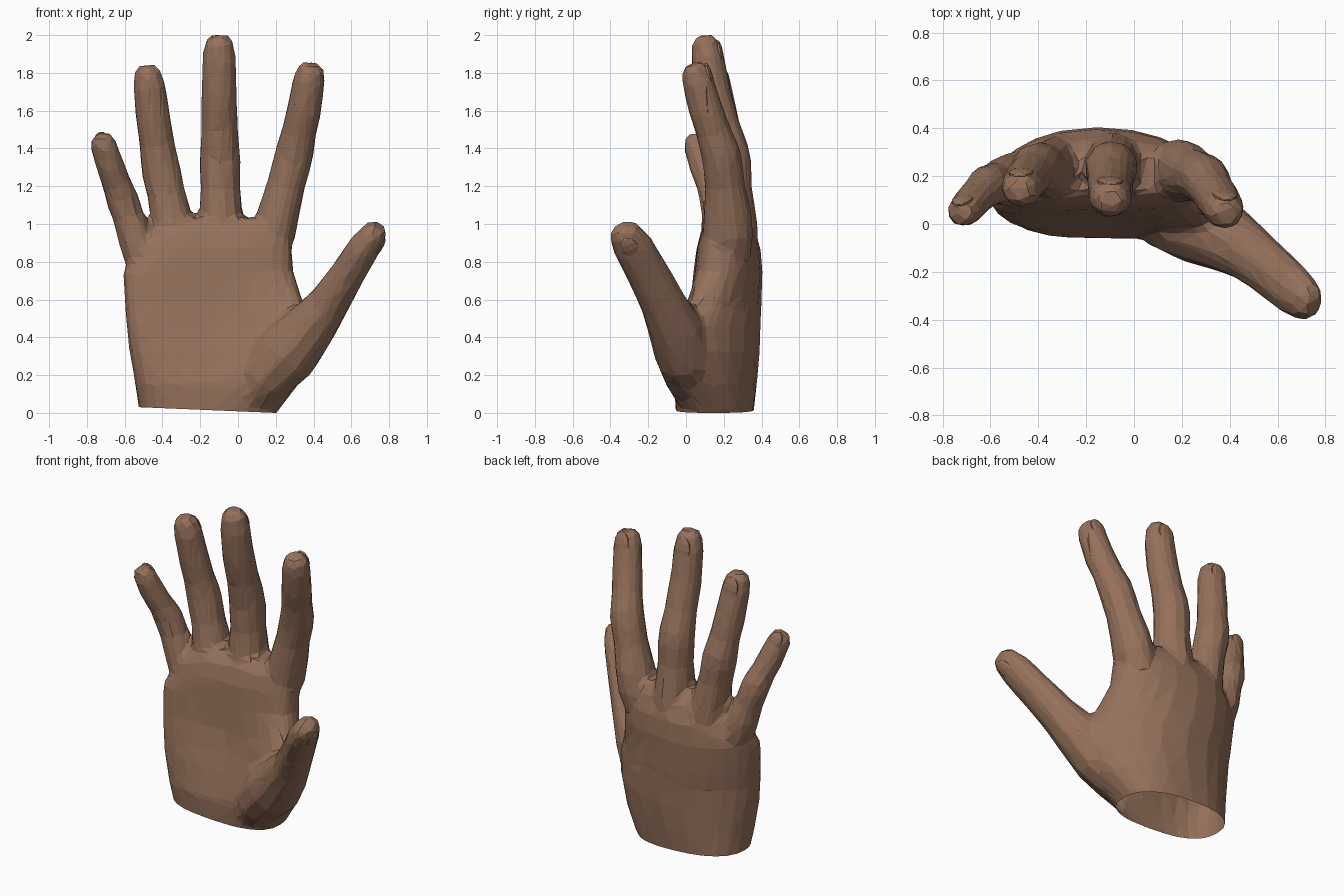
import bpy, bmesh, math
from mathutils import Vector, Matrix

if "Cube" in bpy.data.objects:
    bpy.data.objects.remove(bpy.data.objects["Cube"])

skin = bpy.data.materials.new("skin")
skin.diffuse_color = (0.30, 0.165, 0.105, 1)
skin.use_nodes = True
skin.node_tree.nodes["Principled BSDF"].inputs["Base Color"].default_value = skin.diffuse_color


def make_object(name, bm):
    bmesh.ops.recalc_face_normals(bm, faces=bm.faces[:])
    mesh = bpy.data.meshes.new(name)
    bm.to_mesh(mesh)
    bm.free()
    mesh.materials.append(skin)
    ob = bpy.data.objects.new(name, mesh)
    bpy.context.collection.objects.link(ob)
    return ob


def loft(name, rings):
    """Closed skin through a list of equally long point rings."""
    bm = bmesh.new()
    loops = [[bm.verts.new(p) for p in ring] for ring in rings]
    n = len(loops[0])
    for a, b in zip(loops, loops[1:]):
        for i in range(n):
            j = (i + 1) % n
            bm.faces.new((a[i], a[j], b[j], b[i]))
    bm.faces.new(loops[0][::-1])
    top = bm.faces.new(loops[-1])
    bmesh.ops.poke(bm, faces=[top])
    return make_object(name, bm)


def frame(tangent):
    t = tangent.normalized()
    u = t.cross(Vector((0, 1, 0))).normalized()
    return u, u.cross(t), t


def tube(name, stations, sides=10):
    """Stations are (centre, half width, half depth)."""
    rings = []
    for k, (p, ru, rv) in enumerate(stations):
        a = stations[max(k - 1, 0)][0]
        b = stations[min(k + 1, len(stations) - 1)][0]
        u, v, _ = frame(b - a)
        rings.append([p + u * ru * math.cos(w) + v * rv * math.sin(w)
                      for w in (math.tau * (i + 0.5) / sides for i in range(sides))])
    return loft(name, rings)


def nail(name, centre, across, out, along, r):
    bm = bmesh.new()
    bmesh.ops.create_uvsphere(bm, u_segments=10, v_segments=6, radius=1)
    m = Matrix((across * r * 0.5, out * 0.02, along * r * 0.7)).transposed().to_4x4()
    m.translation = centre
    bmesh.ops.transform(bm, matrix=m, verts=bm.verts[:])
    return make_object(name, bm)


def apply_modifier(kind, **settings):
    mod = hand.modifiers.new("shape", kind)
    for key, value in settings.items():
        setattr(mod, key, value)
    bpy.ops.object.modifier_apply(modifier=mod.name)


# Palm: z, left x, right x, back y, front y, arch on the left, arch on the right
palm_levels = [
    (-0.10, -0.52, 0.13, 0.355, -0.045, 0.00, 0.00),
    (0.02, -0.525, 0.22, 0.36, -0.055, 0.01, 0.01),
    (0.15, -0.545, 0.32, 0.375, -0.06, 0.04, 0.08),
    (0.32, -0.575, 0.42, 0.39, -0.02, 0.08, 0.19),
    (0.46, -0.59, 0.42, 0.395, 0.015, 0.10, 0.21),
    (0.57, -0.60, 0.35, 0.40, 0.035, 0.10, 0.14),
    (0.75, -0.61, 0.295, 0.405, 0.05, 0.09, 0.06),
    (0.87, -0.60, 0.285, 0.395, 0.06, 0.08, 0.05),
    (0.97, -0.57, 0.28, 0.355, 0.085, 0.07, 0.04),
    (1.035, -0.53, 0.25, 0.30, 0.14, 0.05, 0.03),
]
SIDES = 24
rings = []
for z, xl, xr, yb, yf, arch_l, arch_r in palm_levels:
    ring = []
    for i in range(SIDES):
        w = math.tau * i / SIDES
        c, s = math.cos(w), math.sin(w)
        ex = math.copysign(abs(c) ** 0.8, c)
        ey = math.copysign(abs(s) ** 0.8, s)
        x = (xl + xr) / 2 + (xr - xl) / 2 * ex
        y = (yb + yf) / 2 + (yb - yf) / 2 * ey
        y -= (arch_r if ex > 0 else arch_l) * ex * ex
        zz = z - (0.5 * max(0, -0.33 - x) if z > 0.8 else 0)
        ring.append(Vector((x, y, zz)))
    rings.append(ring)
hand = loft("hand", rings)

# Fingers: knuckle, base, middle joint, end joint, tip, and radius
fingers = {
    "index": ([(0.12, 0.23, 0.66), (0.215, 0.22, 1.06), (0.295, 0.19, 1.36),
               (0.353, 0.10, 1.62), (0.39, 0.04, 1.85)], 0.108),
    "middle": ([(-0.09, 0.25, 0.66), (-0.09, 0.24, 1.02), (-0.095, 0.235, 1.35),
                (-0.10, 0.145, 1.68), (-0.10, 0.095, 2.0)], 0.114),
    "ring": ([(-0.27, 0.24, 0.66), (-0.345, 0.23, 1.0), (-0.41, 0.235, 1.30),
              (-0.45, 0.185, 1.56), (-0.482, 0.135, 1.84)], 0.109),
    "little": ([(-0.42, 0.20, 0.58), (-0.545, 0.18, 0.93), (-0.615, 0.16, 1.14),
                (-0.678, 0.09, 1.31), (-0.73, 0.035, 1.475)], 0.09),
}
# Position along the finger, width scale, depth scale
finger_profile = [
    (0.0, 0.6, 0.8), (0.7, 1.12, 1.27), (1.0, 1.06, 1.2), (1.5, 0.96, 1.0),
    (1.88, 1.0, 1.0), (2.1, 0.97, 0.98), (2.5, 0.88, 0.87), (2.9, 0.88, 0.87),
    (3.1, 0.85, 0.85), (3.6, 0.82, 0.80), (3.87, 0.70, 0.66), (4.0, 0.45, 0.42),
]
parts = []
for label, (pts, r) in fingers.items():
    pts = [Vector(p) for p in pts]
    stations = []
    for t, su, sv in finger_profile:
        k = min(int(t), 3)
        stations.append((pts[k].lerp(pts[k + 1], t - k), r * su, r * sv))
    parts.append(tube(label + "_finger", stations))
    u, v, t = frame(pts[4] - pts[3])
    nail(label + "_nail", pts[3].lerp(pts[4], 0.64) + v * (r * 0.76 - 0.02), u, v, t, r)

# Thumb with its fleshy base: x, y, z, half width, half depth
thumb = [
    (0.05, 0.10, 0.05, 0.08, 0.13), (0.14, 0.055, 0.19, 0.155, 0.17),
    (0.26, -0.005, 0.315, 0.175, 0.165), (0.375, -0.055, 0.445, 0.145, 0.15),
    (0.48, -0.12, 0.58, 0.112, 0.125), (0.58, -0.20, 0.735, 0.095, 0.117),
    (0.67, -0.28, 0.88, 0.088, 0.112), (0.728, -0.328, 0.96, 0.07, 0.088),
    (0.75, -0.345, 0.988, 0.042, 0.052),
]
parts.append(tube("thumb", [(Vector(s[:3]), s[3], s[4]) for s in thumb]))
u, v, t = frame(Vector(thumb[7][:3]) - Vector(thumb[5][:3]))
nail("thumb_nail", Vector((0.69, -0.295, 0.905)) - u * 0.062, v, -u, t, 0.10)

# Merge fingers and thumb into the palm
bpy.context.view_layer.objects.active = hand
for part in parts:
    apply_modifier('BOOLEAN', operation='UNION', solver='EXACT', object=part)
    bpy.data.objects.remove(part)

# Soften the joins into skin webs, then reduce to broad facets
apply_modifier('REMESH', mode='VOXEL', voxel_size=0.018)
apply_modifier('SMOOTH', factor=0.5, iterations=9)
apply_modifier('DECIMATE', ratio=min(1, 2000 / (2 * len(hand.data.polygons))))

# Cut the wrist off flat and leave it open
bm = bmesh.new()
bm.from_mesh(hand.data)
bmesh.ops.bisect_plane(bm, geom=bm.verts[:] + bm.edges[:] + bm.faces[:],
                       plane_co=(0.2, 0, 0), plane_no=(0.0417, 0, 1), clear_inner=True)
bm.to_mesh(hand.data)
bm.free()
if not hand.data.materials:
    hand.data.materials.append(skin)
for poly in hand.data.polygons:
    poly.material_index = 0
    poly.use_smooth = False
